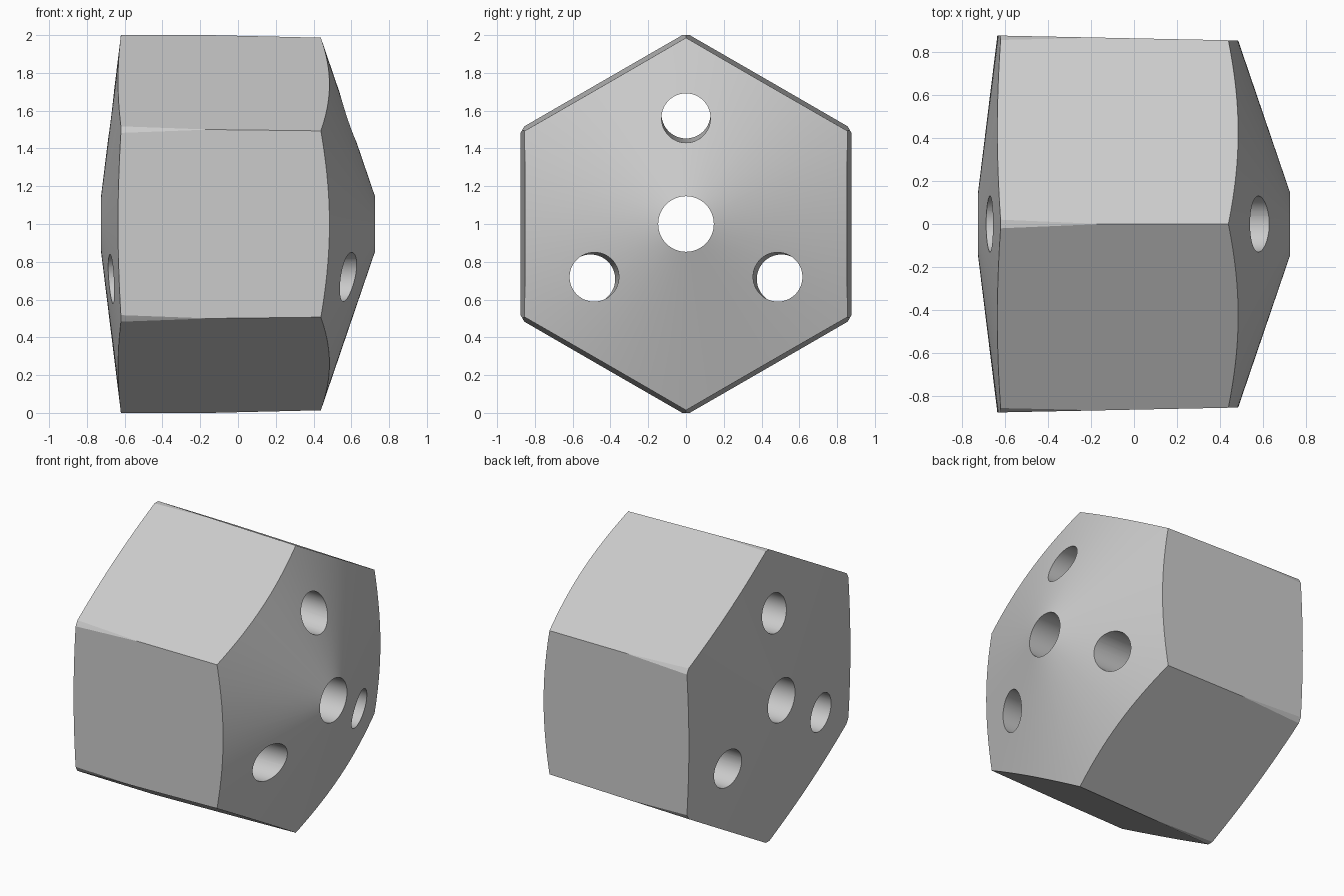
import bpy
import bmesh
from math import cos, sin, pi, radians
from mathutils import Matrix

cube = bpy.data.objects.get("Cube")
if cube:
    bpy.data.objects.remove(cube, do_unlink=True)

# One plain grey for every surface
grey = bpy.data.materials.new("plain_grey")
grey.use_nodes = True
colour = (0.6, 0.6, 0.6, 1.0)
grey.diffuse_color = colour
grey.node_tree.nodes["Principled BSDF"].inputs["Base Color"].default_value = colour

UP = Matrix.Translation((0, 0, 1))


def lathe(name, profile, sides, closed=False, matrix=UP):
    """Turn (x, radius) points around the X axis; cap the ends unless closed."""
    bm = bmesh.new()
    rings = []
    for x, r in profile:
        angles = [2 * pi * i / sides for i in range(sides)]
        rings.append([bm.verts.new((x, r * sin(a), r * cos(a))) for a in angles])
    pairs = list(zip(rings, rings[1:]))
    if closed:
        pairs.append((rings[-1], rings[0]))
    else:
        bm.faces.new(rings[0])
        bm.faces.new(rings[-1])
    for a, b in pairs:
        for i in range(sides):
            j = (i + 1) % sides
            bm.faces.new((a[i], a[j], b[j], b[i]))
    bm.transform(matrix)
    bmesh.ops.recalc_face_normals(bm, faces=bm.faces)
    mesh = bpy.data.meshes.new(name)
    bm.to_mesh(mesh)
    bm.free()
    mesh.materials.append(grey)
    obj = bpy.data.objects.new(name, mesh)
    bpy.context.collection.objects.link(obj)
    return obj


def cut(target, cutter, operation):
    """Apply a boolean, then discard the cutter."""
    cutter.hide_render = True
    mod = target.modifiers.new(cutter.name, 'BOOLEAN')
    mod.object = cutter
    mod.operation = operation
    mod.solver = 'EXACT'
    bpy.context.view_layer.objects.active = target
    bpy.ops.object.modifier_apply(modifier=mod.name)
    bpy.data.objects.remove(cutter, do_unlink=True)


# Round blank: coned ends and a centre bore
bore = 0.147
body = lathe("hexagonal_body",
             [(-0.725, bore), (-0.62, 1.0), (0.434, 1.0), (0.725, bore)],
             144, closed=True)

# Trim the blank to slightly tapered hexagon sides
apothem, taper = 0.863, 0.0205
hexagon = lathe("hexagon_cutter",
                [(x, (apothem - taper * x) / cos(pi / 6)) for x in (-1, 1)], 6)
cut(body, hexagon, 'INTERSECT')

# Three outer holes, leaning along with the taper
for k in range(3):
    place = (UP @ Matrix.Rotation(k * 2 * pi / 3, 4, 'X')
             @ Matrix.Translation((0, 0, 0.571))
             @ Matrix.Rotation(radians(1), 4, 'Y'))
    hole = lathe(f"hole_cutter_{k + 1}", [(-1, 0.13), (1, 0.13)], 64, matrix=place)
    cut(body, hole, 'DIFFERENCE')

# Smooth cones and bores, crisp edges
bpy.ops.object.select_all(action='DESELECT')
body.select_set(True)
bpy.context.view_layer.objects.active = body
bpy.ops.object.shade_smooth_by_angle(angle=radians(20))
